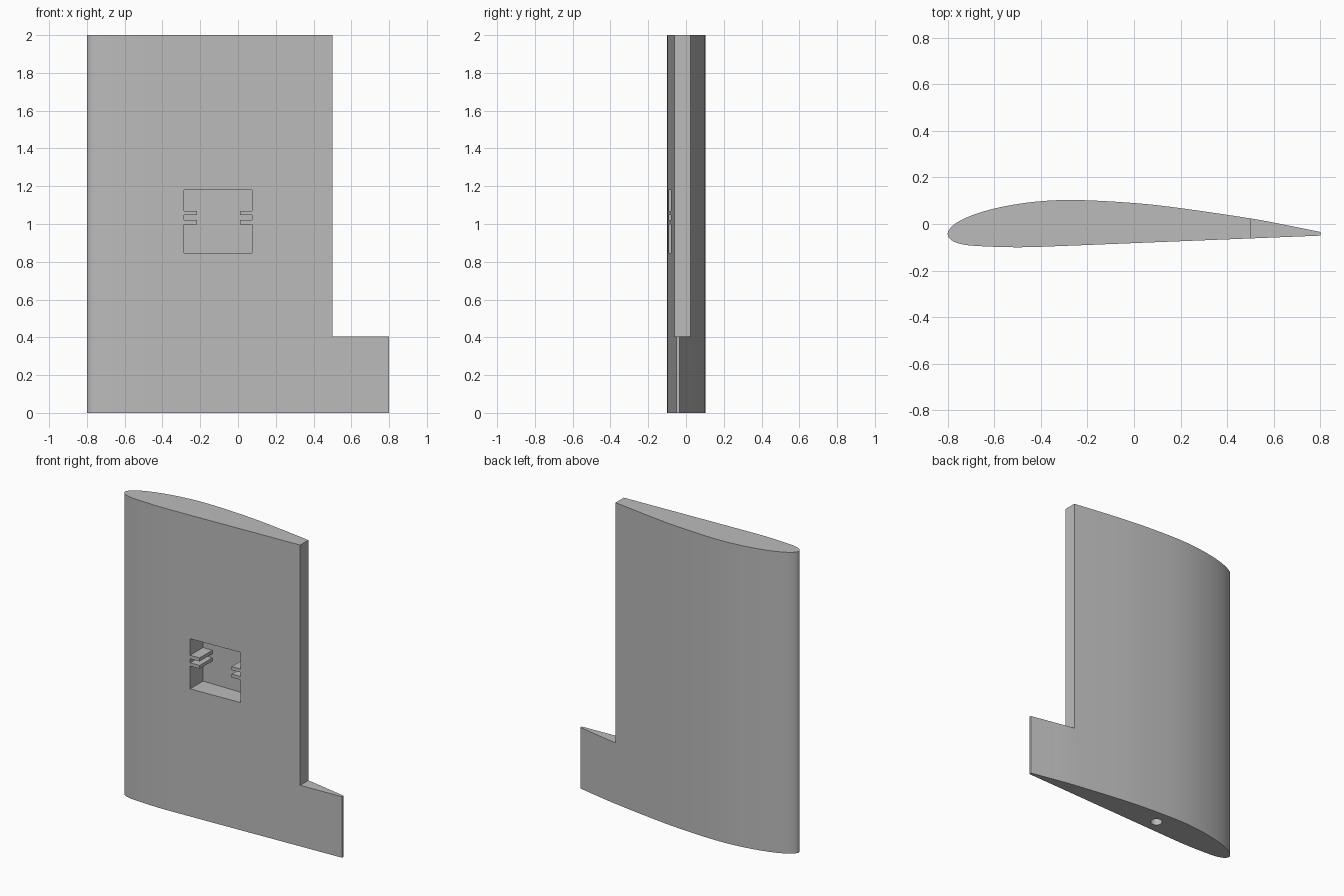
import bpy
import bmesh
import math
from mathutils import Vector

cube = bpy.data.objects.get("Cube")
if cube:
    bpy.data.objects.remove(cube, do_unlink=True)

grey = bpy.data.materials.new("plain grey")
grey.use_nodes = True
colour = (0.5, 0.5, 0.5, 1)
grey.diffuse_color = colour
grey.node_tree.nodes["Principled BSDF"].inputs["Base Color"].default_value = colour


def prism(name, outline, direction):
    """Extrude a closed outline of 3D points along a direction."""
    bm = bmesh.new()
    face = bm.faces.new([bm.verts.new(p) for p in outline])
    out = bmesh.ops.extrude_face_region(bm, geom=[face])
    moved = [g for g in out["geom"] if isinstance(g, bmesh.types.BMVert)]
    bmesh.ops.translate(bm, verts=moved, vec=direction)
    bmesh.ops.recalc_face_normals(bm, faces=bm.faces)
    mesh = bpy.data.meshes.new(name)
    bm.to_mesh(mesh)
    bm.free()
    mesh.materials.append(grey)
    obj = bpy.data.objects.new(name, mesh)
    bpy.context.collection.objects.link(obj)
    return obj


def smooth_path(points, steps=5):
    """Catmull-Rom path through the points, ends included."""
    pts = [Vector(p) for p in points]
    pts = [2 * pts[0] - pts[1]] + pts + [2 * pts[-1] - pts[-2]]
    path = []
    for a, b, c, d in zip(pts, pts[1:], pts[2:], pts[3:]):
        m, n = (c - a) / 2, (d - b) / 2
        for i in range(steps):
            t = i / steps
            path.append(b + m * t + (3 * (c - b) - 2 * m - n) * t * t
                        + (2 * (b - c) + m + n) * t ** 3)
    return path + [pts[-2]]


def carve(target, cutter):
    """Subtract the cutter from the target, then discard it."""
    mod = target.modifiers.new("cut", "BOOLEAN")
    mod.operation = "DIFFERENCE"
    mod.solver = "EXACT"
    mod.object = cutter
    cutter.hide_render = True
    bpy.ops.object.select_all(action="DESELECT")
    bpy.context.view_layer.objects.active = target
    target.select_set(True)
    bpy.ops.object.modifier_apply(modifier=mod.name)
    bpy.data.objects.remove(cutter, do_unlink=True)


# Wing body: cambered section from the trailing edge, round the nose and back
section = smooth_path([
    (0.8, -0.034), (0.65, -0.004), (0.5, 0.024), (0.2, 0.068), (0, 0.09),
    (-0.25, 0.103), (-0.42, 0.096), (-0.57, 0.073), (-0.68, 0.043),
    (-0.75, 0.012), (-0.785, -0.014), (-0.8, -0.04), (-0.788, -0.066),
    (-0.75, -0.084), (-0.68, -0.094), (-0.5, -0.1), (-0.3, -0.094),
    (0, -0.082), (0.5, -0.062), (0.8, -0.05)])
wing = prism("wing_body", [(p.x, p.y, 0) for p in section], (0, 0, 2))

# Notch in the upper trailing edge
notch = [(0.5, -1, 0.405), (1, -1, 0.405), (1, -1, 2.2), (0.5, -1, 2.2)]
carve(wing, prism("notch_cutter", notch, (0, 2, 0)))

# Pocket in the front face, with two clip tabs left standing on each side
tabs = [0.998, 1.02, 1.047, 1.07]


def pocket_side(wall, tip):
    xs = [wall, tip, tip, wall]
    return ([(wall, 0.847)] + list(zip(xs, [tabs[0], tabs[0], tabs[1], tabs[1]]))
            + list(zip(xs, [tabs[2], tabs[2], tabs[3], tabs[3]])) + [(wall, 1.18)])


outline = pocket_side(0.075, 0.01) + pocket_side(-0.286, -0.218)[::-1]
carve(wing, prism("pocket_cutter", [(x, -0.2, z) for x, z in outline], (0, 0.242, 0)))

# Round mounting hole in the base
ring = [(-0.18 + 0.036 * math.cos(math.tau * i / 32),
         0.036 * math.sin(math.tau * i / 32), -0.1) for i in range(32)]
carve(wing, prism("hole_cutter", ring, (0, 0, 0.4)))

bpy.ops.object.shade_smooth_by_angle(angle=math.radians(30))
